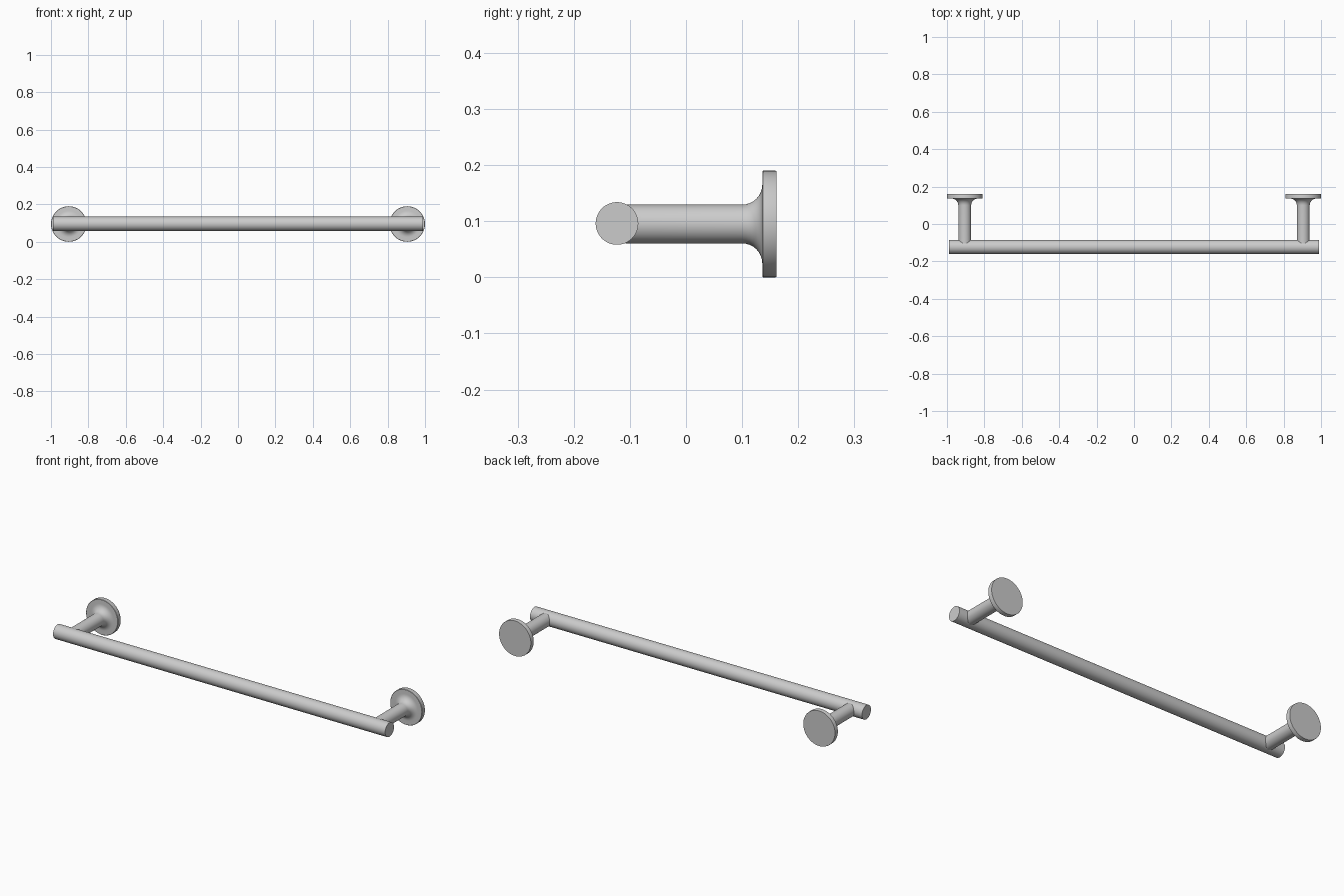
import bpy, bmesh, math
from mathutils import Matrix

if "Cube" in bpy.data.objects:
    bpy.data.objects.remove(bpy.data.objects["Cube"])

CZ = 0.095      # height of the common axis
SEG = 48


def lathe(name, profile, matrix):
    """Revolve (radius, height) points around local z, then place."""
    bm = bmesh.new()
    rings = []
    for r, h in profile:
        rings.append([bm.verts.new((r * math.cos(2 * math.pi * i / SEG),
                                    r * math.sin(2 * math.pi * i / SEG), h))
                      for i in range(SEG)])
    for a, b in zip(rings, rings[1:]):
        for i in range(SEG):
            j = (i + 1) % SEG
            bm.faces.new((a[i], a[j], b[j], b[i]))
    bm.faces.new(rings[0][::-1])
    bm.faces.new(rings[-1])
    bmesh.ops.recalc_face_normals(bm, faces=bm.faces)
    bm.transform(matrix)
    me = bpy.data.meshes.new(name)
    bm.to_mesh(me)
    bm.free()
    ob = bpy.data.objects.new(name, me)
    bpy.context.collection.objects.link(ob)
    bpy.ops.object.select_all(action='DESELECT')
    ob.select_set(True)
    bpy.context.view_layer.objects.active = ob
    bpy.ops.object.shade_smooth_by_angle(angle=math.radians(35))
    return ob


# Horizontal rail
lathe("rail", [(0.038, -0.988), (0.038, 0.988)],
      Matrix.Translation((0, -0.123, CZ + 0.001)) @ Matrix.Rotation(math.pi / 2, 4, 'Y'))

# Post flaring through a fillet into a round wall flange, profile runs front to back
R = 0.036
fillet = [(0.0345 + R * (1 - math.cos(t)), 0.1 + R * math.sin(t))
          for t in (math.pi / 2 * k / 8 for k in range(9))]
profile = [(0.0345, -0.108)] + fillet + [(0.0935, 0.136), (0.095, 0.1375),
                                         (0.095, 0.1595), (0.0945, 0.161)]

# Local z to world +y
for side, x in (("left", -0.905), ("right", 0.905)):
    lathe("wall_mount_" + side, profile,
          Matrix.Translation((x, 0, CZ)) @ Matrix.Rotation(-math.pi / 2, 4, 'X'))
